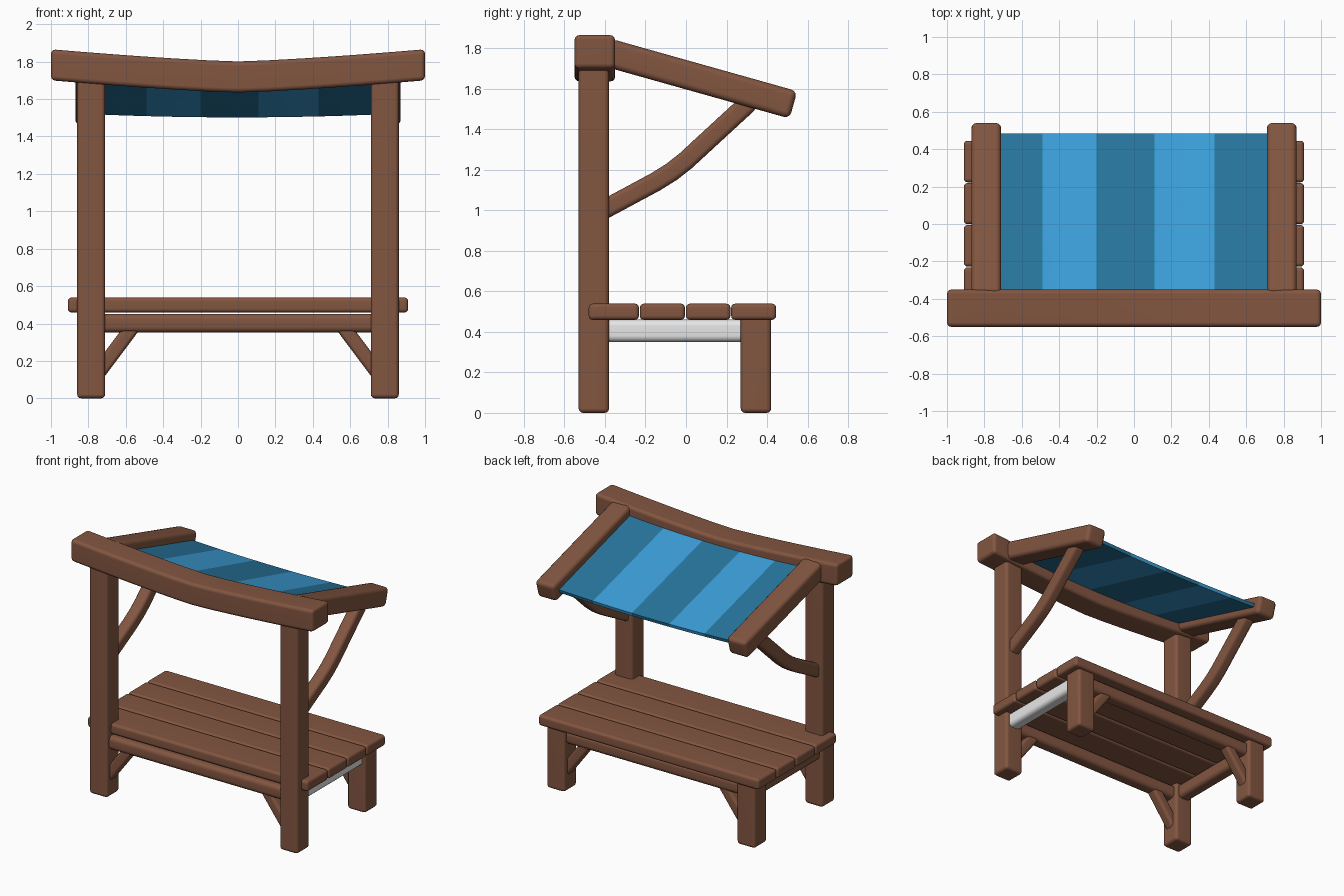
import bpy, bmesh, math
from mathutils import Vector

if "Cube" in bpy.data.objects:
    bpy.data.objects.remove(bpy.data.objects["Cube"])


def material(name, rgb):
    m = bpy.data.materials.new(name)
    m.diffuse_color = (*rgb, 1)
    m.use_nodes = True
    m.node_tree.nodes["Principled BSDF"].inputs["Base Color"].default_value = m.diffuse_color
    return m


BROWN = material("brown wood", (0.225, 0.092, 0.052))
LIGHT = material("light blue cloth", (0.045, 0.345, 0.69))
DARK = material("dark blue cloth", (0.02, 0.18, 0.34))
WHITE = material("white", (0.8, 0.8, 0.8))


def bar(name, pts, side, w, h, bevel=0.022, mat=BROWN, up=None):
    """Rounded timber: a w x h rectangle swept along a path; side = direction of w."""
    pts = [Vector(p) for p in pts]
    side = Vector(side)
    bm = bmesh.new()
    rings = []
    for i, p in enumerate(pts):
        t = (pts[min(i + 1, len(pts) - 1)] - pts[max(i - 1, 0)]).normalized()
        n = Vector(up) if up else t.cross(side).normalized()
        rings.append([bm.verts.new(p + side * a * w / 2 + n * b * h / 2)
                      for a, b in ((-1, -1), (1, -1), (1, 1), (-1, 1))])
    for r, q in zip(rings, rings[1:]):
        for k in range(4):
            bm.faces.new((r[k], r[(k + 1) % 4], q[(k + 1) % 4], q[k]))
    bm.faces.new(rings[0][::-1])
    bm.faces.new(rings[-1])
    bmesh.ops.recalc_face_normals(bm, faces=bm.faces)
    edges = [e for e in bm.edges if e.calc_face_angle(0) > math.radians(50)]
    bmesh.ops.bevel(bm, geom=edges, offset=bevel, segments=3, profile=0.5,
                    affect='EDGES', clamp_overlap=True)
    for f in bm.faces:
        f.smooth = True
    me = bpy.data.meshes.new(name)
    bm.to_mesh(me)
    bm.free()
    me.set_sharp_from_angle(angle=math.radians(50))
    me.materials.append(mat)
    ob = bpy.data.objects.new(name, me)
    bpy.context.collection.objects.link(ob)
    wn = ob.modifiers.new("flat normals", 'WEIGHTED_NORMAL')
    wn.keep_sharp = True
    return ob


X, Y = (1, 0, 0), (0, 1, 0)
FRONT, BACK, PX = -0.455, 0.345, 0.785


def roof_z(y):
    return 1.77 - 0.281 * (y + 0.36)


for s, label in ((-1, "left"), (1, "right")):
    x = s * PX
    # uprights
    bar(label + "_front_post", [(x, FRONT, 0), (x, FRONT, 1.74)], X, 0.15, 0.15)
    bar(label + "_back_leg", [(x, BACK, 0), (x, BACK, 0.48)], X, 0.15, 0.15)
    # side rail, plain white on the right
    bar(label + "_side_rail", [(x, FRONT, 0.405), (x, BACK, 0.405)], X, 0.10, 0.11,
        0.03, WHITE if s > 0 else BROWN)
    # sloping rafter and its curved brace
    bar(label + "_rafter", [(s * 0.79, -0.39, roof_z(-0.39)), (s * 0.79, 0.53, roof_z(0.53))],
        X, 0.16, 0.14, 0.03)
    curve = [(-0.42, 0.995), (-0.15, 1.14), (-0.07, 1.19), (0.0, 1.245), (0.07, 1.31), (0.32, 1.54)]
    bar(label + "_curved_brace", [(x, y, z) for y, z in curve], X, 0.09, 0.095, 0.025)
    # small diagonal braces under the rails
    for y, end in ((FRONT, "front"), (BACK, "back")):
        bar(f"{label}_{end}_brace", [(s * 0.75, y, 0.132), (s * 0.555, y, 0.393)],
            Y, 0.08, 0.078, 0.02)

# long rails under the table top
for y, end in ((FRONT, "front"), (BACK, "back")):
    bar(end + "_rail", [(-PX, y, 0.402), (PX, y, 0.402)], Y, 0.10, 0.10, 0.03)

# table planks
for i, (a, b) in enumerate(((-0.48, -0.232), (-0.228, -0.005), (-0.001, 0.219), (0.223, 0.445))):
    y = (a + b) / 2
    bar(f"table_plank_{i + 1}", [(-0.91, y, 0.499), (0.91, y, 0.499)], Y, b - a, 0.08, 0.02)

# sagging top beam
xs = [i / 6 for i in range(-6, 7)]
bar("top_beam", [(x, -0.45, 1.718 + 0.065 * abs(x) ** 1.3) for x in xs],
    Y, 0.20, 0.166, 0.024, up=(0, 0, 1))

# striped awning cloth, sagging between the rafters
xs = [-0.73, -0.61, -0.49, -0.345, -0.2, -0.1, 0, 0.11, 0.27, 0.43, 0.58, 0.73]
ys = [-0.42, -0.12, 0.18, 0.48]
bm = bmesh.new()
grid = []
for y in ys:
    sag = 0.015 + 0.015 * (0.48 - y)
    grid.append([bm.verts.new((x, y, roof_z(y) - 0.005 + sag * ((x / 0.73) ** 2 - 1))) for x in xs])
for r, q in zip(grid, grid[1:]):
    for i in range(len(xs) - 1):
        f = bm.faces.new((r[i], r[i + 1], q[i + 1], q[i]))
        mid = (xs[i] + xs[i + 1]) / 2
        f.material_index = 1 if -0.49 < mid < -0.2 or 0.11 < mid < 0.43 else 0
        f.smooth = True
me = bpy.data.meshes.new("awning_cloth")
bm.to_mesh(me)
bm.free()
me.materials.append(DARK)
me.materials.append(LIGHT)
cloth = bpy.data.objects.new("awning_cloth", me)
bpy.context.collection.objects.link(cloth)
sol = cloth.modifiers.new("thickness", 'SOLIDIFY')
sol.thickness = 0.025
sol.offset = 0
bpy.context.view_layer.objects.active = cloth
cloth.select_set(True)
bpy.ops.object.modifier_apply(modifier="thickness")
bpy.ops.object.shade_smooth_by_angle(angle=math.radians(40))
